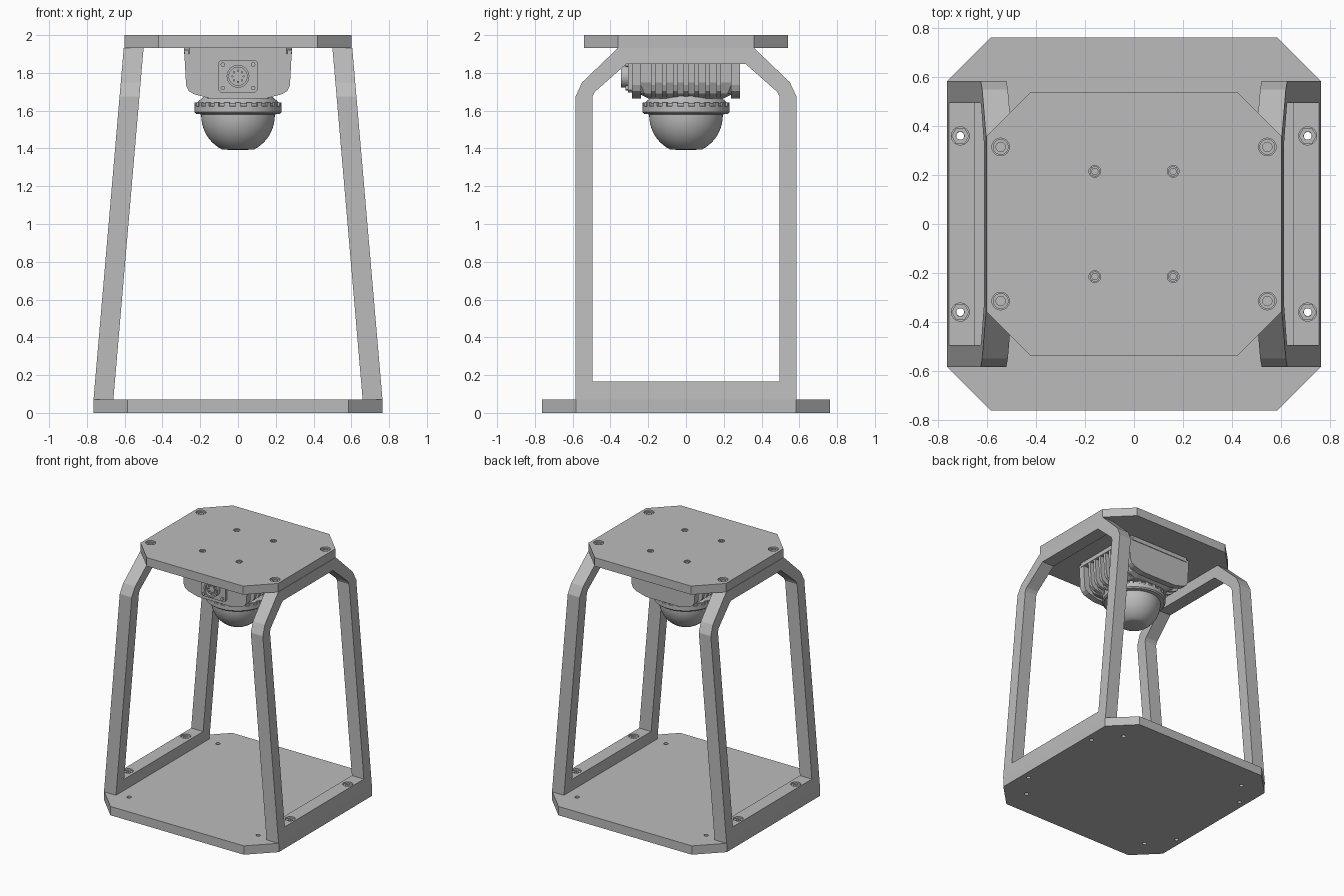
import bpy, bmesh, math
from mathutils import Matrix

if "Cube" in bpy.data.objects:
    bpy.data.objects.remove(bpy.data.objects["Cube"])

grey = bpy.data.materials.new("plain_grey")
grey.use_nodes = True
grey.diffuse_color = (0.5, 0.5, 0.5, 1)
grey.node_tree.nodes["Principled BSDF"].inputs["Base Color"].default_value = (0.5, 0.5, 0.5, 1)


def loft(bm, loops, closed=False):
    """Join loops of equal length; cap the ends unless closed into a ring."""
    rows = [[bm.verts.new(p) for p in loop] for loop in loops]
    n = len(rows[0])
    pairs = list(zip(rows, rows[1:]))
    if closed:
        pairs.append((rows[-1], rows[0]))
    else:
        bm.faces.new(rows[0])
        bm.faces.new(rows[-1])
    for a, b in pairs:
        for i in range(n):
            j = (i + 1) % n
            bm.faces.new((a[i], a[j], b[j], b[i]))


def lathe(bm, profile, x=0, y=0, n=24, closed=False, turn=0):
    angles = [math.tau * (i + turn) / n for i in range(n)]
    loft(bm, [[(x + r * math.cos(a), y + r * math.sin(a), z) for a in angles]
              for r, z in profile], closed)


def finish(name, bm, smooth=False):
    bmesh.ops.recalc_face_normals(bm, faces=bm.faces)
    mesh = bpy.data.meshes.new(name)
    bm.to_mesh(mesh)
    bm.free()
    mesh.materials.append(grey)
    obj = bpy.data.objects.new(name, mesh)
    bpy.context.collection.objects.link(obj)
    bpy.ops.object.select_all(action='DESELECT')
    obj.select_set(True)
    bpy.context.view_layer.objects.active = obj
    if smooth:
        bpy.ops.object.shade_smooth_by_angle(angle=math.radians(35))
    return obj


def cut(obj, bores):
    """Subtract round stepped bores: each is (profile, x, y)."""
    bm = bmesh.new()
    for profile, x, y in bores:
        lathe(bm, profile, x, y)
    cutter = finish("bore_cutter", bm)
    cutter.hide_render = True
    mod = obj.modifiers.new("bores", 'BOOLEAN')
    mod.operation, mod.solver, mod.object = 'DIFFERENCE', 'EXACT', cutter
    bpy.context.view_layer.objects.active = obj
    bpy.ops.object.modifier_apply(modifier=mod.name)
    bpy.data.objects.remove(cutter)


def corners(x, y):
    return [(sx * x, sy * y) for sx in (-1, 1) for sy in (-1, 1)]


def octagon(x, y, c, z):
    return [(x, c - y, z), (x, y - c, z), (x - c, y, z), (c - x, y, z),
            (-x, y - c, z), (-x, c - y, z), (c - x, -y, z), (x - c, -y, z)]


def plate(name, x, y, c, z0, z1):
    bm = bmesh.new()
    loft(bm, [octagon(x, y, c, z0), octagon(x, y, c, z1)])
    return finish(name, bm)


# Base and top plates with chamfered corners and bores
FOOT, TOP, MOUNT = corners(0.71, 0.36), corners(0.545, 0.315), corners(0.16, 0.215)
base = plate("base_plate", 0.765, 0.762, 0.18, 0, 0.07)
cut(base, [([(0.016, -0.1), (0.016, 0.2)], x, y)
           for x, y in FOOT + corners(0.565, 0.555)])
top = plate("top_plate", 0.602, 0.54, 0.18, 1.932, 2)
cut(top, [([(0.036, 1.965), (0.036, 2.1)], x, y) for x, y in TOP]
    + [([(0.024, 1.97), (0.024, 2.1)], x, y) for x, y in MOUNT])

# Leaning side frames
outer = [(0.585, 0.07), (0.585, 1.675), (0.55, 1.75), (0.36, 1.932)]
inner = [(0.495, 0.165), (0.495, 1.675), (0.482, 1.70), (0.315, 1.848)]


def lean(z, depth):
    return 0.765 - (z - 0.07) * 0.086 - depth


for side, label in ((1, "left"), (-1, "right")):
    bm = bmesh.new()
    loops = []
    for half, depth in ((outer, 0), (outer, 0.105), (inner, 0.105), (inner, 0)):
        ring = half + [(-y, z) for y, z in reversed(half)]
        loops.append([(side * lean(z, depth), y, z) for y, z in ring])
    loft(bm, loops, closed=True)
    frame = finish(label + "_frame", bm)
    cut(frame, [([(0.018, 0), (0.018, 0.11), (0.037, 0.11), (0.037, 0.3)], x, y)
                for x, y in FOOT if x * side > 0])

# Hex fasteners
bm = bmesh.new()
for x, y in FOOT:
    lathe(bm, [(0.036, 0.11), (0.036, 0.155), (0.018, 0.155), (0.018, 0.11)],
          x, y, n=6, closed=True)
finish("foot_nuts", bm)
bm = bmesh.new()
for points, r, z in ((TOP, 0.032, 1.965), (MOUNT, 0.021, 1.97)):
    for x, y in points:
        lathe(bm, [(r, z), (r, z + 0.024), (r * 0.6, z + 0.024), (r * 0.6, z + 0.005)], x, y)
finish("top_screws", bm, True)

# Camera housing core and top flange
bm = bmesh.new()
loft(bm, [octagon(x, y, 0.03, z) for x, y, z in
          ((0.235, 0.285, 1.932), (0.228, 0.275, 1.75), (0.20, 0.25, 1.69), (0.16, 0.2, 1.665))])
finish("housing_core", bm)
plate("housing_flange", 0.287, 0.292, 0.03, 1.9, 1.934)

# Cooling fins along both sides, with thicker end walls
bm = bmesh.new()
fin = [(0.285, 1.92), (0.275, 1.735), (0.262, 1.705), (0.235, 1.688), (0.15, 1.665)]
section = fin + [(-x, z) for x, z in reversed(fin)]
walls = [(-0.262, 0.025), (0.262, 0.025)] + [(0.058 * i, 0.012) for i in range(-3, 4)]
for y, t in walls:
    loft(bm, [[(x, y + d, z) for x, z in section] for d in (-t, t)])
finish("cooling_fins", bm)

# Front connector: square flange, round plug, pins and screws
bm = bmesh.new()
spin = Matrix.Translation((0, 0, 1.782)) @ Matrix.Rotation(math.pi / 2, 4, 'X')
loft(bm, [octagon(0.105, 0.085, 0.012, z) for z in (0.24, 0.308)])
lathe(bm, [(0.06, 0.30), (0.06, 0.345), (0.048, 0.345), (0.048, 0.325)])
for i in range(8):
    a = math.tau * i / 8
    lathe(bm, [(0.006, 0.32), (0.006, 0.338)], 0.03 * math.cos(a), 0.03 * math.sin(a), n=8)
for x, y in corners(0.08, 0.062):
    lathe(bm, [(0.012, 0.3), (0.012, 0.32)], x, y, n=12)
bm.transform(spin)
finish("front_connector", bm, True)

# Neck and clamp ring
bm = bmesh.new()
lathe(bm, [(0.17, 1.70), (0.185, 1.67), (0.215, 1.645), (0.222, 1.638), (0.222, 1.625),
           (0.231, 1.622), (0.231, 1.592), (0.222, 1.583), (0.19, 1.58)], n=64)
finish("clamp_ring", bm, True)
bm = bmesh.new()
for i in range(24):
    block = bmesh.ops.create_cube(bm, size=1)["verts"]
    place = (Matrix.Rotation(math.tau * i / 24, 4, 'Z') @ Matrix.Translation((0.224, 0, 1.632))
             @ Matrix.Diagonal((0.014, 0.028, 0.02, 1)))
    bmesh.ops.transform(bm, matrix=place, verts=block)
finish("ring_grips", bm)

# Dome with a flattened tip
bm = bmesh.new()
profile = [(0.195, 1.60)]
for i in range(11):
    a = math.radians(6.4 * i)
    profile.append((0.195 * math.cos(a), 1.575 - 0.2 * math.sin(a)))
lathe(bm, profile + [(0.075, 1.394), (0.03, 1.392)], n=64)
finish("dome", bm, True)
